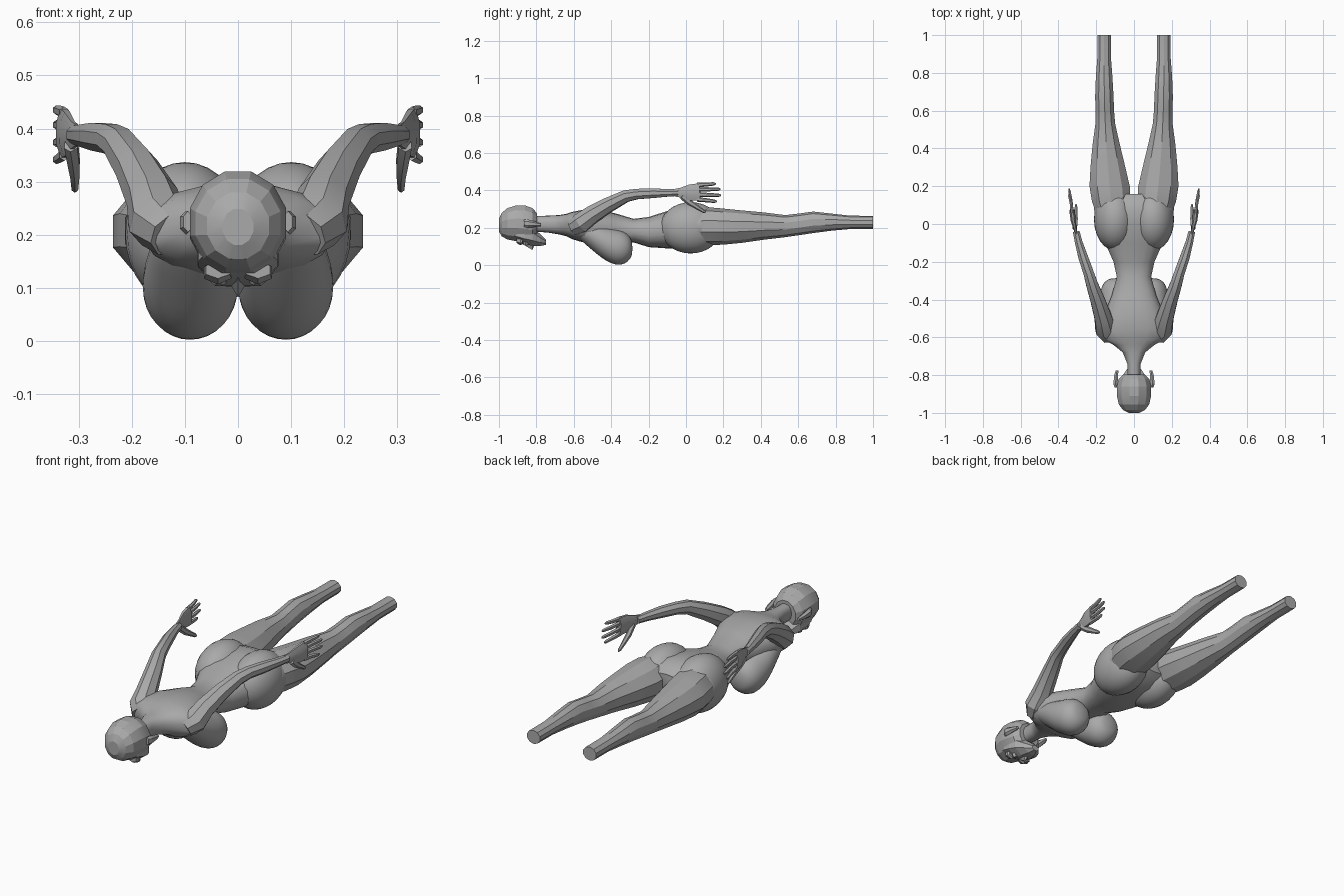
import bpy, bmesh, math
from mathutils import Vector

if "Cube" in bpy.data.objects:
    bpy.data.objects.remove(bpy.data.objects["Cube"], do_unlink=True)

grey = bpy.data.materials.new("plain grey")
grey.use_nodes = True
colour = (0.4, 0.4, 0.4, 1)
grey.diffuse_color = colour
grey.node_tree.nodes["Principled BSDF"].inputs["Base Color"].default_value = colour


def finish(name, bm, mirror=False, subdiv=0, angle=30):
    """Turn a bmesh into a shaded object, optionally mirrored across x."""
    bmesh.ops.recalc_face_normals(bm, faces=bm.faces[:])
    mesh = bpy.data.meshes.new(name)
    bm.to_mesh(mesh)
    bm.free()
    ob = bpy.data.objects.new(name, mesh)
    bpy.context.collection.objects.link(ob)
    mesh.materials.append(grey)
    if mirror:
        ob.modifiers.new("Mirror", 'MIRROR')
    if subdiv:
        mod = ob.modifiers.new("Smooth", 'SUBSURF')
        mod.levels = mod.render_levels = subdiv
    bpy.ops.object.select_all(action='DESELECT')
    ob.select_set(True)
    bpy.context.view_layer.objects.active = ob
    bpy.ops.object.shade_smooth_by_angle(angle=math.radians(angle))
    return ob


def skin(bm, rings):
    """Bridge consecutive rings of points and cap both ends."""
    loops = [[bm.verts.new(p) for p in ring] for ring in rings]
    n = len(loops[0])
    for a, b in zip(loops, loops[1:]):
        for i in range(n):
            j = (i + 1) % n
            bm.faces.new((a[i], a[j], b[j], b[i]))
    bm.faces.new(loops[0])
    bm.faces.new(loops[-1])


def loft(name, sections, n, power=1.0, **kw):
    """Sections along y: (y, centre x, half width, low z, high z)."""
    bm = bmesh.new()
    rings = []
    for y, cx, rx, lo, hi in sections:
        ring = []
        for i in range(n):
            t = 2 * math.pi * (i + 0.5) / n
            c, s = math.cos(t), math.sin(t)
            c = math.copysign(abs(c) ** power, c)
            s = math.copysign(abs(s) ** power, s)
            ring.append((cx + rx * c, y, (lo + hi) / 2 + (hi - lo) / 2 * s))
        rings.append(ring)
    skin(bm, rings)
    return finish(name, bm, **kw)


def tube(name, path, n, flat=1.0, **kw):
    """Path points (x, y, z, radius); flat squeezes the sideways radius."""
    bm = bmesh.new()
    pts = [Vector(p[:3]) for p in path]
    rings = []
    for k, p in enumerate(pts):
        d = (pts[min(k + 1, len(pts) - 1)] - pts[max(k - 1, 0)]).normalized()
        side = d.cross(Vector((0, 0, 1))).normalized()
        up = side.cross(d)
        r = path[k][3]
        rings.append([p + side * r * flat * math.cos(t) + up * r * math.sin(t)
                      for t in (2 * math.pi * (i + 0.5) / n for i in range(n))])
    skin(bm, rings)
    return finish(name, bm, mirror=True, **kw)


# Neck, shoulders, waist and pelvis in one continuous loft
loft("torso", [
    (-.82, 0, .034, .18, .262), (-.74, 0, .036, .175, .265),
    (-.68, 0, .06, .165, .268), (-.64, 0, .11, .155, .275),
    (-.61, 0, .165, .14, .285), (-.56, 0, .18, .125, .295),
    (-.48, 0, .16, .11, .298), (-.38, 0, .12, .108, .278),
    (-.28, 0, .092, .122, .248), (-.2, 0, .11, .097, .258),
    (-.1, 0, .155, .09, .29), (0, 0, .195, .09, .312),
    (.08, 0, .215, .1, .315), (.13, 0, .19, .13, .295),
    (.16, 0, .1, .15, .27)], 18, power=.85, angle=40)

# Chest
loft("breast", [
    (-.61, .085, .04, .175, .25), (-.56, .085, .075, .13, .25),
    (-.5, .085, .084, .078, .24), (-.45, .088, .091, .036, .22),
    (-.4, .09, .093, .006, .2), (-.35, .09, .09, -.005, .19),
    (-.31, .09, .074, .016, .17), (-.285, .09, .04, .05, .13)],
    16, mirror=True, subdiv=1, angle=60)

# Buttocks
bm = bmesh.new()
bmesh.ops.create_uvsphere(bm, u_segments=24, v_segments=16, radius=1)
bmesh.ops.scale(bm, vec=(.112, .165, .137), verts=bm.verts)
bmesh.ops.translate(bm, vec=(.1, .025, .2), verts=bm.verts)
finish("buttock", bm, mirror=True, angle=60)

# Legs, cut off flat at the ankles
loft("leg", [
    (.04, .105, .095, .11, .3), (.12, .12, .108, .108, .31),
    (.2, .129, .112, .11, .303), (.3, .138, .097, .12, .293),
    (.42, .147, .076, .137, .282), (.53, .152, .055, .15, .268),
    (.6, .155, .052, .16, .276), (.68, .157, .051, .172, .287),
    (.78, .158, .046, .185, .276), (.88, .158, .038, .194, .265),
    (1, .158, .038, .195, .264)], 10, mirror=True, angle=25)

# Arms, raised behind the back
tube("arm", [
    (.125, -.6, .2, .045), (.15, -.56, .225, .058), (.162, -.5, .272, .05),
    (.19, -.41, .325, .042), (.222, -.32, .37, .034), (.24, -.26, .381, .03),
    (.268, -.18, .385, .028), (.292, -.1, .387, .022),
    (.306, -.04, .388, .019)], 8, angle=25)

# Hands: palm, four fingers and a thumb
tube("palm", [
    (.304, -.06, .388, .022), (.311, -.03, .388, .028),
    (.322, .02, .389, .046), (.328, .075, .392, .05)], 8, flat=.32, angle=25)
for label, z0, z1, tip in (("index", .352, .342, .165), ("middle", .378, .374, .187),
                           ("ring", .405, .407, .184), ("little", .429, .435, .16)):
    mid = (.06 + tip) / 2
    tube(label + "_finger", [
        (.327, .06, z0, .0125), (.333, mid, (z0 + z1) / 2, .011),
        (.342, tip - .012, z1, .009), (.343, tip, z1, .004)], 6, flat=.8)
tube("thumb", [
    (.314, -.02, .37, .018), (.309, .02, .335, .016), (.307, .06, .31, .012),
    (.307, .095, .288, .009), (.307, .105, .283, .004)], 6, flat=.8)

# Head: rounded skull, then a face wedge pointing down
loft("skull", [
    (-1, 0, .03, .18, .25), (-.985, 0, .06, .152, .282),
    (-.955, 0, .083, .135, .308), (-.91, 0, .094, .126, .323),
    (-.86, 0, .094, .118, .323), (-.82, 0, .084, .12, .308),
    (-.797, 0, .06, .15, .28)], 12, angle=18)
loft("face", [
    (-.95, 0, .06, .145, .22), (-.9, 0, .08, .122, .22),
    (-.86, 0, .082, .108, .215), (-.82, 0, .074, .1, .205),
    (-.78, 0, .05, .1, .17), (-.748, 0, .02, .108, .138)], 8, angle=10)

# Nose, brow and ears
bm = bmesh.new()
tip = bm.verts.new((0, -.822, .082))
base = [bm.verts.new(p) for p in ((0, -.885, .12), (.017, -.82, .112),
                                  (0, -.808, .112), (-.017, -.82, .112))]
for i in range(4):
    bm.faces.new((tip, base[i], base[(i + 1) % 4]))
bm.faces.new(base)
finish("nose", bm, angle=10)
loft("brow", [(-.905, .038, .026, .118, .15), (-.885, .038, .03, .107, .15),
              (-.875, .038, .024, .112, .15)], 6, mirror=True, angle=10)
loft("eye", [(-.87, .036, .01, .108, .135), (-.858, .036, .018, .103, .135),
             (-.846, .036, .01, .106, .135)], 8, mirror=True, angle=40)
loft("ear", [(-.865, .094, .01, .205, .245), (-.845, .098, .013, .2, .245),
             (-.8, .094, .012, .205, .232), (-.775, .09, .008, .208, .225)],
     6, mirror=True, angle=20)
